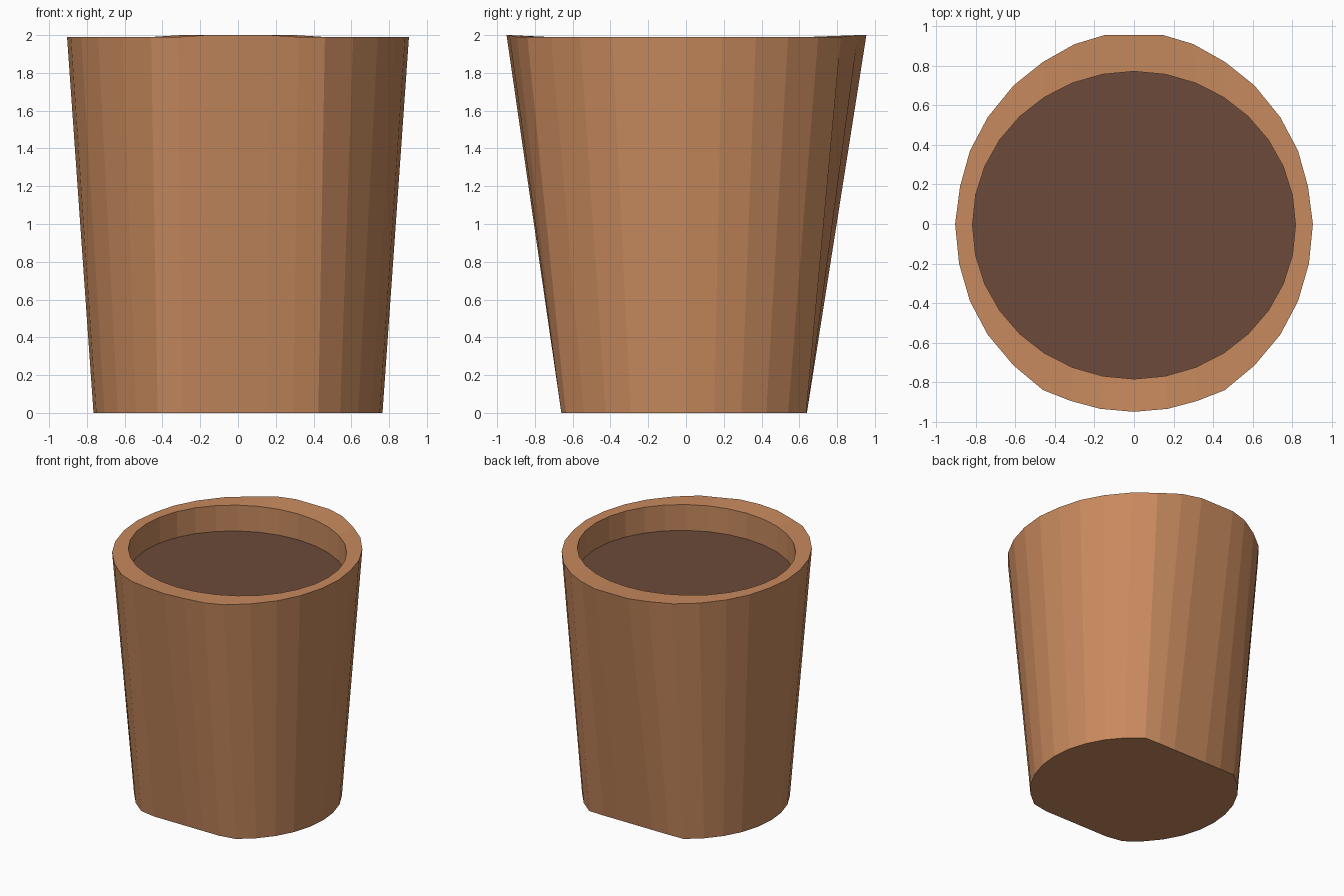
import bpy, bmesh
from math import sin, cos, tau

if "Cube" in bpy.data.objects:
    bpy.data.objects.remove(bpy.data.objects["Cube"])

N = 32
SOIL_Z = 1.78
ANGLES = [tau * i / N for i in range(N)]


def material(name, rgb):
    mat = bpy.data.materials.new(name)
    mat.diffuse_color = (*rgb, 1)
    mat.use_nodes = True
    mat.node_tree.nodes["Principled BSDF"].inputs["Base Color"].default_value = mat.diffuse_color
    return mat


def make_object(name, bm, mat):
    bmesh.ops.recalc_face_normals(bm, faces=bm.faces[:])
    mesh = bpy.data.meshes.new(name)
    bm.to_mesh(mesh)
    bm.free()
    mesh.materials.append(mat)
    obj = bpy.data.objects.new(name, mesh)
    bpy.context.collection.objects.link(obj)
    return obj


def bridge(bm, a, b):
    for i in range(N):
        j = (i + 1) % N
        bm.faces.new((a[i], a[j], b[j], b[i]))


# Right half of the slightly uneven rim outline, back to front
half_rim = [(0, .955), (.15, .955), (.30, .91), (.46, .82), (.61, .70), (.74, .54),
            (.83, .37), (.88, .19), (.905, 0), (.885, -.20), (.83, -.39), (.74, -.56),
            (.61, -.715), (.46, -.84), (.32, -.895), (.17, -.935), (0, -.95)]
rim = half_rim + [(-x, y) for x, y in half_rim[-2:0:-1]]

# Round foot, flattened at front and back
foot = [(.765 * sin(a), max(-.66, min(.64, .765 * cos(a)))) for a in ANGLES]

# Straight oval opening
opening = [(.817 * sin(a), .778 * cos(a) - .006) for a in ANGLES]

# Pot: foot, flared outer wall, rim and inner wall
bm = bmesh.new()
foot_ring = [bm.verts.new((x, y, 0)) for x, y in foot]
rim_ring = [bm.verts.new((x, y, 2.0 if abs(x) < .31 else 1.99)) for x, y in rim]
lip_ring = [bm.verts.new((x, y, 1.99)) for x, y in opening]
inner_ring = [bm.verts.new((x, y, SOIL_Z)) for x, y in opening]
bm.faces.new(foot_ring)
bridge(bm, foot_ring, rim_ring)
bridge(bm, rim_ring, lip_ring)
bridge(bm, lip_ring, inner_ring)
make_object("pot", bm, material("terracotta", (.577, .254, .112)))

# Soil surface filling the opening
bm = bmesh.new()
soil_face = bm.faces.new([bm.verts.new((x, y, SOIL_Z)) for x, y in reversed(opening)])
soil_face.normal_update()
make_object("soil", bm, material("soil", (.147, .068, .042)))
soil_mesh = bpy.data.objects["soil"].data
if soil_mesh.polygons[0].normal.z < 0:
    soil_mesh.flip_normals()
